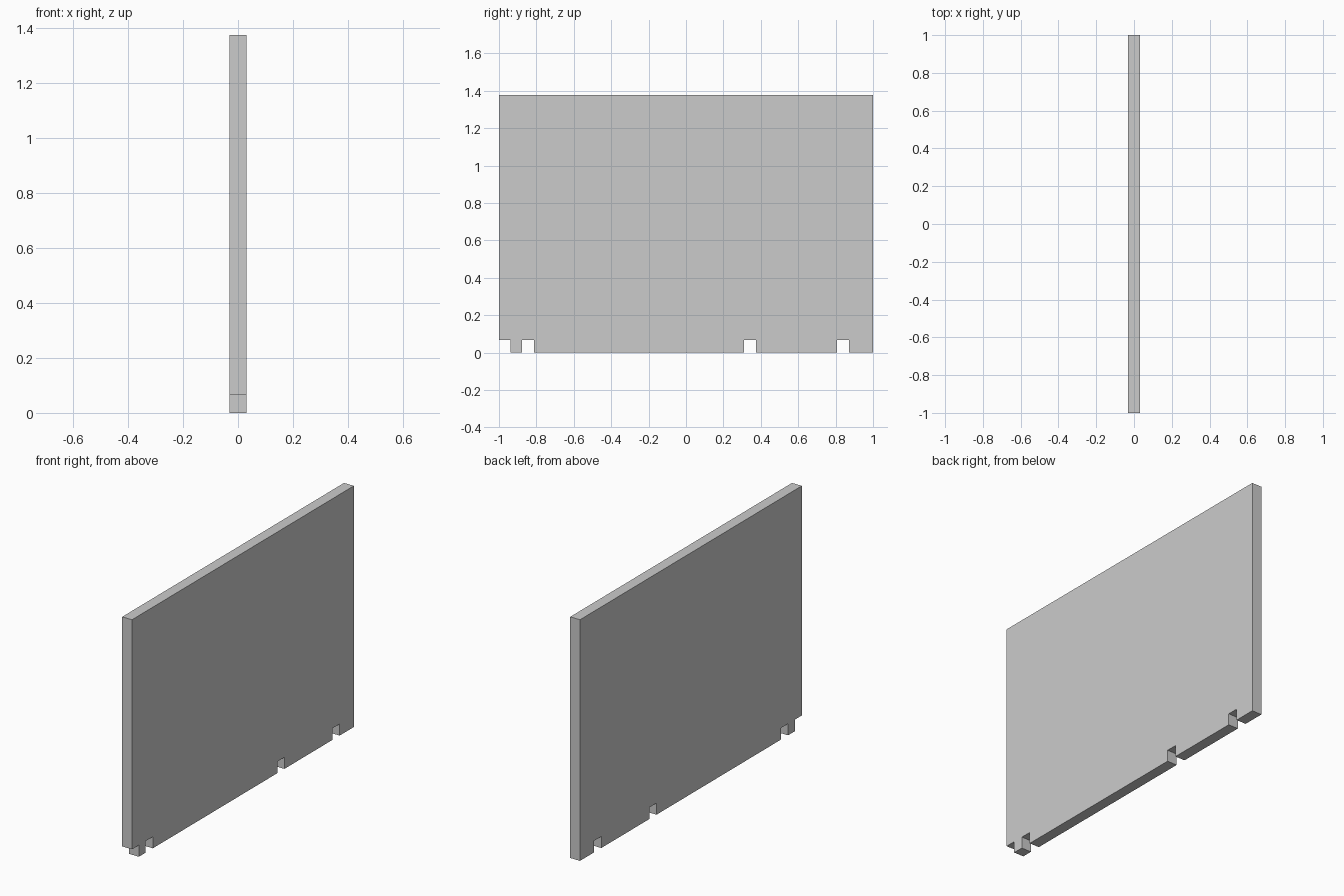
import bpy
import bmesh

if "Cube" in bpy.data.objects:
    bpy.data.objects.remove(bpy.data.objects["Cube"])

THICK, HEIGHT, NOTCH = 0.062, 1.376, 0.066

# Side outline (y, z): flat top, bottom edge broken by square notches
outline = [(1, HEIGHT), (-1, HEIGHT), (-1, NOTCH), (-0.938, NOTCH), (-0.938, 0)]
for y0, y1 in [(-0.876, -0.812), (0.31, 0.374), (0.808, 0.872)]:
    outline += [(y0, 0), (y0, NOTCH), (y1, NOTCH), (y1, 0)]
outline.append((1, 0))

# Panel: the outline extruded through its thickness
bm = bmesh.new()
face = bm.faces.new([bm.verts.new((-THICK / 2, y, z)) for y, z in outline])
ext = bmesh.ops.extrude_face_region(bm, geom=[face], use_keep_orig=True)
verts = [v for v in ext["geom"] if isinstance(v, bmesh.types.BMVert)]
bmesh.ops.translate(bm, verts=verts, vec=(THICK, 0, 0))
bmesh.ops.recalc_face_normals(bm, faces=bm.faces)

mesh = bpy.data.meshes.new("notched_panel")
bm.to_mesh(mesh)
bm.free()
bpy.context.collection.objects.link(bpy.data.objects.new("notched_panel", mesh))
